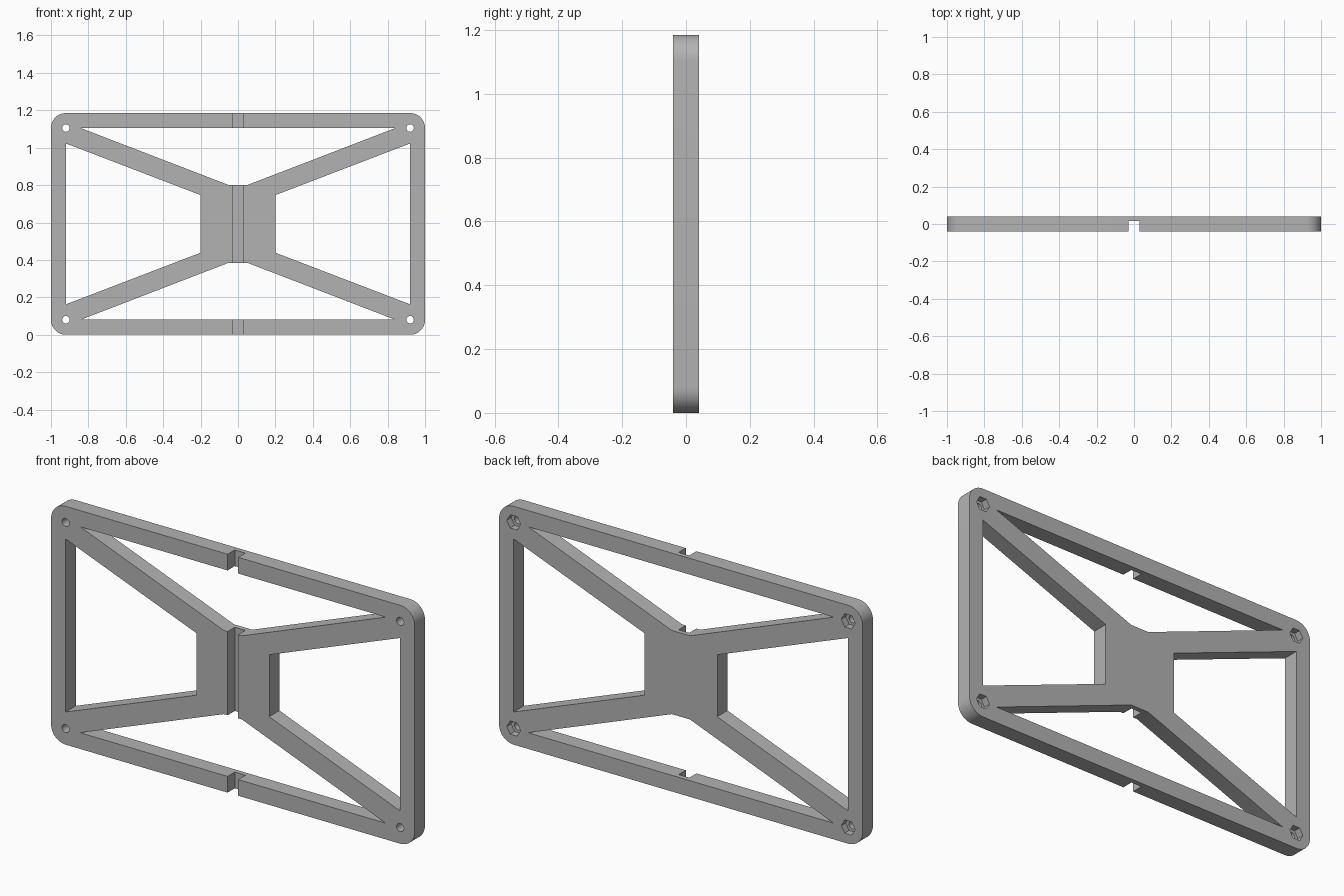
import bpy
import bmesh
from math import cos, sin, pi, radians

cube = bpy.data.objects.get("Cube")
if cube:
    bpy.data.objects.remove(cube, do_unlink=True)

HALF_W, HALF_H, HALF_D = 1.0, 0.5925, 0.04
CORNER = 0.08
MID = HALF_H
BOLT_X, BOLT_Z = HALF_W - CORNER, HALF_H - CORNER

grey = bpy.data.materials.new("plain grey")
grey.use_nodes = True
grey.diffuse_color = (0.45, 0.45, 0.45, 1)
grey.node_tree.nodes["Principled BSDF"].inputs["Base Color"].default_value = (0.45, 0.45, 0.45, 1)


def prism(name, outline, y0, y1):
    """Extrude an outline of (x, height from middle) points from y0 to y1."""
    bm = bmesh.new()
    face = bm.faces.new([bm.verts.new((x, y0, MID + z)) for x, z in outline])
    out = bmesh.ops.extrude_face_region(bm, geom=[face])
    verts = [v for v in out["geom"] if isinstance(v, bmesh.types.BMVert)]
    bmesh.ops.translate(bm, verts=verts, vec=(0, y1 - y0, 0))
    bmesh.ops.recalc_face_normals(bm, faces=bm.faces)
    mesh = bpy.data.meshes.new(name)
    bm.to_mesh(mesh)
    bm.free()
    mesh.materials.append(grey)
    obj = bpy.data.objects.new(name, mesh)
    bpy.context.collection.objects.link(obj)
    return obj


def ring(cx, cz, radius, count):
    return [(cx + radius * cos(2 * pi * i / count), cz + radius * sin(2 * pi * i / count))
            for i in range(count)]


# Plate with rounded corners
outline = []
for quarter, (sx, sz) in enumerate([(1, 1), (-1, 1), (-1, -1), (1, -1)]):
    for step in range(13):
        a = (quarter + step / 12) * pi / 2
        outline.append((sx * BOLT_X + CORNER * cos(a), sz * BOLT_Z + CORNER * sin(a)))
frame = prism("bracket_frame", outline, -HALF_D, HALF_D)

cutters = []


def cut(name, shape, y0=-0.1, y1=0.1):
    cutters.append(prism(name, shape, y0, y1))


# Openings between the outer frame, diagonal arms and centre block
for s in (1, -1):
    cut("long_opening", [(-0.84, s * 0.512), (0.84, s * 0.512), (0.05, s * 0.208), (-0.05, s * 0.208)])
    cut("side_opening", [(s * 0.92, 0.43), (s * 0.92, -0.43), (s * 0.2, -0.154), (s * 0.2, 0.154)])

# Vertical groove down the front
cut("front_groove", [(-0.029, -0.7), (0.029, -0.7), (0.029, 0.7), (-0.029, 0.7)], -0.1, 0.016)

# Bolt holes with hexagonal nut pockets at the back
for sx in (1, -1):
    for sz in (1, -1):
        cut("bolt_hole", ring(sx * BOLT_X, sz * BOLT_Z, 0.02, 24))
        cut("nut_pocket", ring(sx * BOLT_X, sz * BOLT_Z, 0.038, 6), 0.005, 0.1)

bpy.context.view_layer.objects.active = frame
for cutter in cutters:
    mod = frame.modifiers.new(cutter.name, 'BOOLEAN')
    mod.operation = 'DIFFERENCE'
    mod.solver = 'EXACT'
    mod.object = cutter
    bpy.ops.object.modifier_apply(modifier=mod.name)
for cutter in cutters:
    bpy.data.objects.remove(cutter, do_unlink=True)

bpy.ops.object.select_all(action='DESELECT')
frame.select_set(True)
bpy.ops.object.shade_smooth_by_angle(angle=radians(30))
